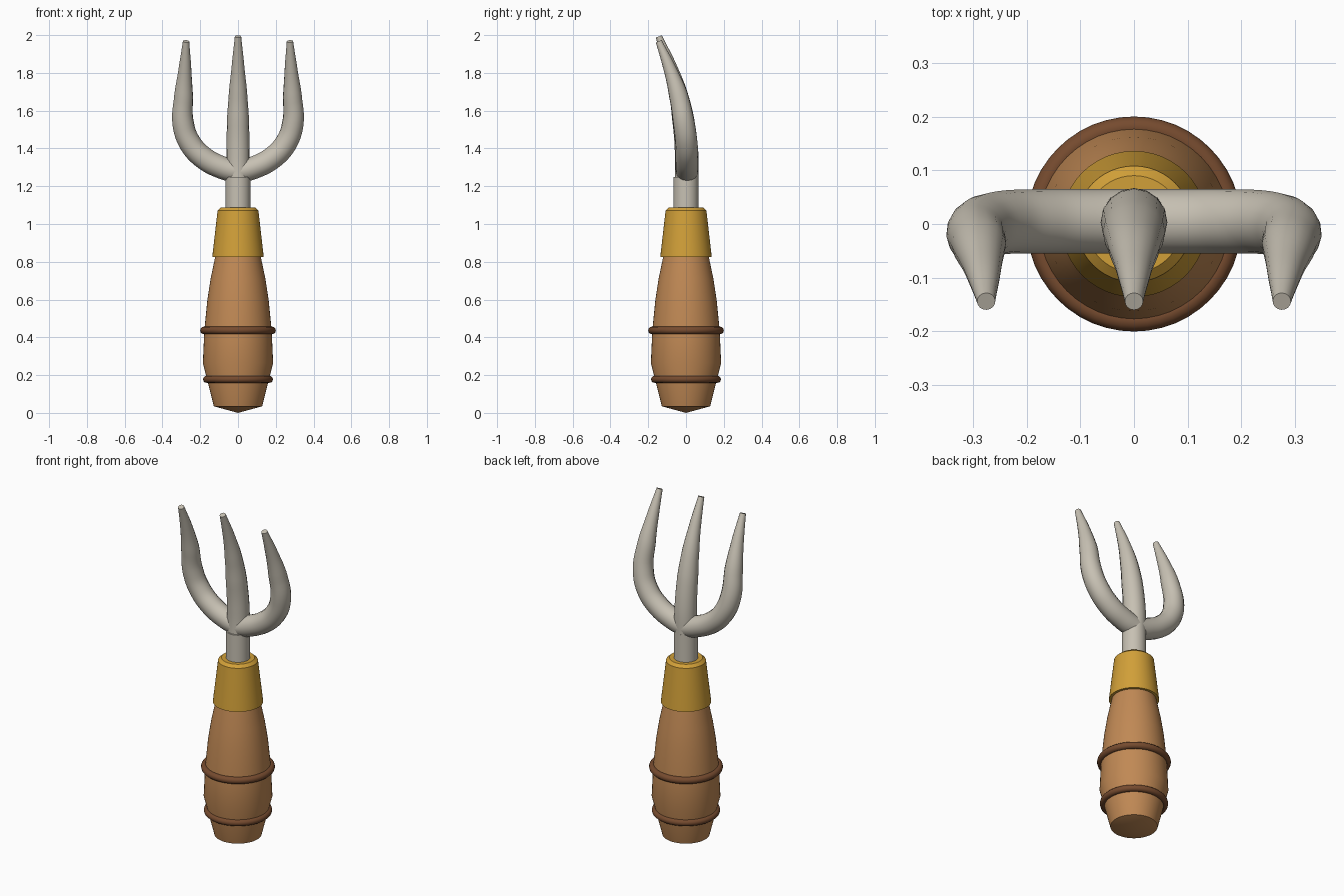
import bpy, bmesh, math
from mathutils import Matrix

cube = bpy.data.objects.get("Cube")
if cube:
    bpy.data.objects.remove(cube, do_unlink=True)


def material(name, rgb):
    mat = bpy.data.materials.new(name)
    mat.use_nodes = True
    colour = (*rgb, 1)
    mat.diffuse_color = colour
    bsdf = mat.node_tree.nodes["Principled BSDF"]
    bsdf.inputs["Base Color"].default_value = colour
    bsdf.inputs["Roughness"].default_value = 0.6
    return mat


wood = material("warm wood", (0.53, 0.25, 0.09))
brown = material("dark brown", (0.18, 0.07, 0.028))
brass = material("brass yellow", (0.64, 0.35, 0.04))
steel = material("pale steel", (0.57, 0.53, 0.45))


def finish(obj, mat, angle=40):
    obj.data.materials.clear()
    obj.data.materials.append(mat)
    bpy.ops.object.select_all(action="DESELECT")
    obj.select_set(True)
    bpy.context.view_layer.objects.active = obj
    bpy.ops.object.shade_smooth_by_angle(angle=math.radians(angle))
    return obj


def lathe(name, profile, mat, sides=48):
    """Spin a (radius, height) profile around the z axis."""
    bm = bmesh.new()
    verts = [bm.verts.new((r, 0, z)) for r, z in profile]
    edges = [bm.edges.new(pair) for pair in zip(verts, verts[1:])]
    bmesh.ops.spin(bm, geom=verts + edges, cent=(0, 0, 0), axis=(0, 0, 1),
                   angle=math.tau, steps=sides, use_duplicate=False)
    bmesh.ops.remove_doubles(bm, verts=bm.verts, dist=0.0005)
    bmesh.ops.recalc_face_normals(bm, faces=bm.faces)
    mesh = bpy.data.meshes.new(name)
    bm.to_mesh(mesh)
    bm.free()
    obj = bpy.data.objects.new(name, mesh)
    bpy.context.collection.objects.link(obj)
    return finish(obj, mat)


def tine(name, points, side=1):
    """Tapered round bar through (x, y, z, radius) points."""
    curve = bpy.data.curves.new(name, "CURVE")
    curve.dimensions = "3D"
    curve.bevel_depth = 1
    curve.bevel_resolution = 6
    curve.resolution_u = 6
    curve.use_fill_caps = True
    spline = curve.splines.new("BEZIER")
    spline.bezier_points.add(len(points) - 1)
    spline.radius_interpolation = "LINEAR"
    for p, (x, y, z, r) in zip(spline.bezier_points, points):
        p.co = (x * side, y, z)
        p.radius = r
        p.handle_left_type = p.handle_right_type = "AUTO"
    obj = bpy.data.objects.new(name, curve)
    bpy.context.collection.objects.link(obj)
    bpy.ops.object.select_all(action="DESELECT")
    obj.select_set(True)
    bpy.context.view_layer.objects.active = obj
    bpy.ops.object.convert(target="MESH")
    obj = bpy.context.view_layer.objects.active
    bm = bmesh.new()
    bm.from_mesh(obj.data)
    bmesh.ops.remove_doubles(bm, verts=bm.verts, dist=0.0002)
    bmesh.ops.recalc_face_normals(bm, faces=bm.faces)
    bm.to_mesh(obj.data)
    bm.free()
    return finish(obj, steel)


# Wooden grip with a shallow pointed butt
lathe("handle", [(0, 0), (0.128, 0.035), (0.186, 0.265), (0.178, 0.44),
                 (0.162, 0.6), (0.145, 0.71), (0.12, 0.83), (0, 0.83)], wood)

# Raised bands around the grip
for name, z, major, minor in (("upper_band", 0.437, 0.18, 0.02),
                              ("lower_band", 0.178, 0.166, 0.019)):
    bpy.ops.mesh.primitive_torus_add(location=(0, 0, z), major_radius=major,
                                     minor_radius=minor, major_segments=48,
                                     minor_segments=12)
    band = bpy.context.object
    band.name = name
    finish(band, brown)

# Ferrule with a chamfered top
lathe("ferrule", [(0, 0.825), (0.136, 0.825), (0.134, 0.845), (0.108, 1.072),
                  (0.09, 1.088), (0, 1.088)], brass)

# Shank
lathe("shank", [(0, 1.05), (0.066, 1.05), (0.066, 1.25), (0, 1.25)], steel)

# Forward-curving tines
tine("middle_tine", [(0, 0.004, 1.2, 0.062), (0, 0.003, 1.38, 0.062),
                     (0, -0.016, 1.56, 0.058), (0, -0.043, 1.7, 0.048),
                     (0, -0.085, 1.84, 0.033), (0, -0.144, 1.993, 0.017)])
side_path = [(0, 0.005, 1.275, 0.06), (0.08, 0.005, 1.297, 0.06),
             (0.175, 0.005, 1.345, 0.06), (0.252, 0.002, 1.425, 0.059),
             (0.29, -0.011, 1.53, 0.057), (0.288, -0.04, 1.68, 0.05),
             (0.281, -0.085, 1.82, 0.034), (0.275, -0.144, 1.967, 0.017)]
tine("left_tine", side_path, 1)
tine("right_tine", side_path, -1)
